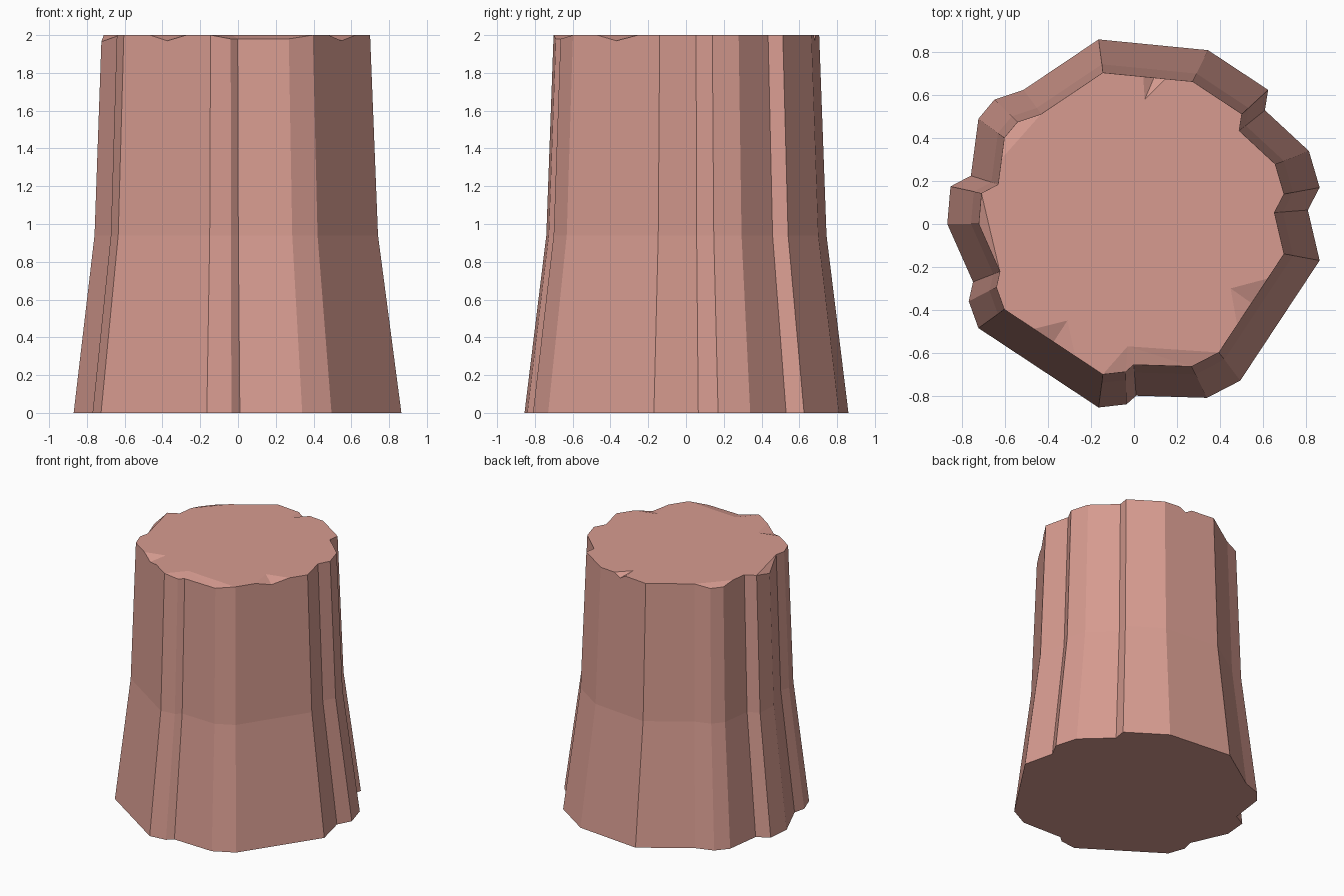
import bpy, bmesh
from mathutils import Vector

if "Cube" in bpy.data.objects:
    bpy.data.objects.remove(bpy.data.objects["Cube"])

# Jagged outline of the base, counterclockwise seen from above
OUTLINE = [(.865, -.17), (.81, .065), (.865, .17), (.815, .34), (.61, .53), (.625, .625),
           (.345, .81), (-.165, .86), (-.515, .625), (-.65, .58), (-.725, .49),
           (-.76, .225), (-.855, .175), (-.87, 0), (-.75, -.27), (-.77, -.36),
           (-.725, -.485), (-.165, -.855), (-.035, -.84), (.01, -.80), (.34, -.81),
           (.495, -.73)]
N = len(OUTLINE)

# Chips in the top rim: lowered corners, extra points on an edge (t, drop),
# and the inner tip of each chip, keyed by the corner or edge where it starts
DROPS = {9: .02, 10: .02, 13: .035, 18: .02, 19: .02, 20: .02}
EXTRAS = {6: [(.3, 0), (.43, .03), (.55, 0)],
          10: [(.45, 0)],
          16: [(.3, 0), (.5, .03), (.72, 0)],
          21: [(.28, 0), (.5, .03), (.75, 0)]}
TIPS = {6: (.05, .58), 16: (-.31, -.45), 21: (.45, -.30), 18: (-.03, -.57)}

bm = bmesh.new()


def ring(scale, shift, z, drops={}):
    return [bm.verts.new((x * scale + shift, y * scale, z - drops.get(i, 0)))
            for i, (x, y) in enumerate(OUTLINE)]


# Flared rock body: base, bend and rim
base = ring(1, 0, 0)
bend = ring(.865, -.007, .94)
top = ring(.82, -.01, 2, DROPS)
bm.faces.new(base[::-1])

rim = []          # (vertex, is_low, key) in order around the top
for i in range(N):
    j = (i + 1) % N
    extra = []
    for t, drop in EXTRAS.get(i, []):
        p = top[i].co.lerp(top[j].co, t)
        extra.append((bm.verts.new((p.x, p.y, 2 - drop)), drop > 0, i))
    rim += [(top[i], i in DROPS, i)] + extra
    bm.faces.new((base[i], base[j], bend[j], bend[i]))
    bm.faces.new([bend[i], bend[j], top[j]] + [e[0] for e in extra[::-1]] + [top[i]])

# Flat cap, with a sloping facet for every chip
cap, k = [], 0
while k < len(rim):
    v, low, key = rim[k]
    if not low:
        cap.append(v)
        k += 1
        continue
    run = [rim[k - 1][0]]
    while rim[k % len(rim)][1]:
        run.append(rim[k % len(rim)][0])
        k += 1
    run.append(rim[k % len(rim)][0])
    if key in TIPS:
        tip = bm.verts.new((*TIPS[key], 2))
        cap.append(tip)
        for a, b in zip(run, run[1:]):
            bm.faces.new((a, b, tip))
    else:
        bm.faces.new(run)
bm.faces.new(cap)
bmesh.ops.recalc_face_normals(bm, faces=bm.faces)

mesh = bpy.data.meshes.new("rock_pillar")
bm.to_mesh(mesh)
bm.free()
rock = bpy.data.objects.new("rock_pillar", mesh)
bpy.context.collection.objects.link(rock)

mat = bpy.data.materials.new("clay_rock")
mat.diffuse_color = (.68, .33, .28, 1)
mat.use_nodes = True
mat.node_tree.nodes["Principled BSDF"].inputs["Base Color"].default_value = mat.diffuse_color
mesh.materials.append(mat)
